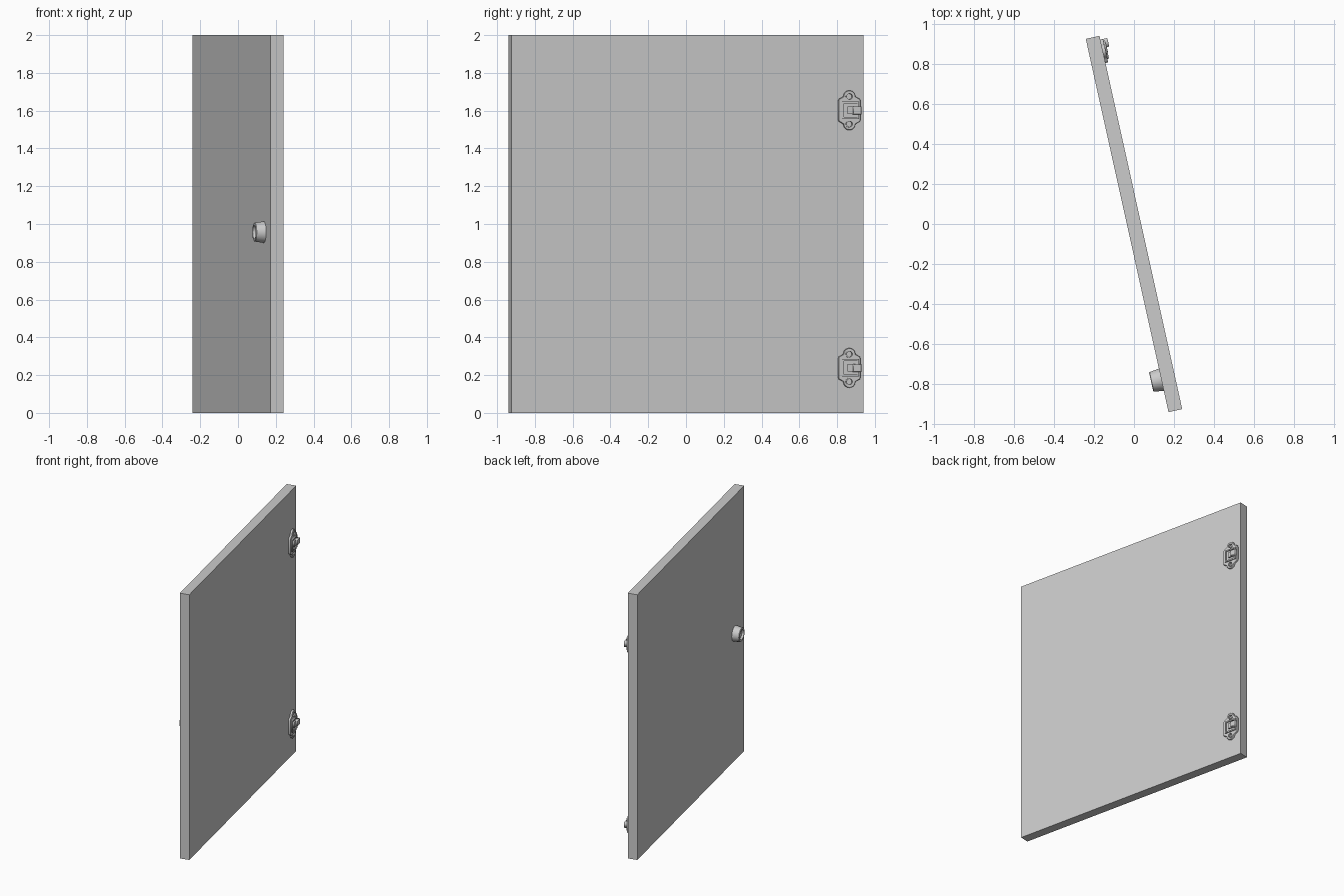
import bpy, bmesh
from math import sin, cos, pi, radians
from mathutils import Matrix

if "Cube" in bpy.data.objects:
    bpy.data.objects.remove(bpy.data.objects["Cube"])

# The door is swung open: local x = face normal, local y = along the width
SWING = Matrix.Rotation(radians(12.5), 4, 'Z')
LENGTH, THICK, HEIGHT = 1.91, 0.07, 2.0
FACE = THICK / 2


def add_object(name, mesh, matrix):
    ob = bpy.data.objects.new(name, mesh)
    bpy.context.scene.collection.objects.link(ob)
    ob.matrix_world = matrix
    return ob


def box(name, size, centre, matrix):
    bm = bmesh.new()
    bmesh.ops.create_cube(bm, size=1)
    bmesh.ops.scale(bm, vec=size, verts=bm.verts)
    bmesh.ops.translate(bm, vec=centre, verts=bm.verts)
    me = bpy.data.meshes.new(name)
    bm.to_mesh(me)
    bm.free()
    return add_object(name, me, matrix)


def circle(cx, cy, r, n=24, start=0, end=2 * pi, closed=True):
    k = n if closed else n - 1
    return [(cx + r * cos(start + (end - start) * i / k),
             cy + r * sin(start + (end - start) * i / k)) for i in range(n)]


def rect(x0, x1, y0, y1):
    return [(x0, y0), (x1, y0), (x1, y1), (x0, y1)]


def plate(name, loops, z0, z1, matrix, bevel=0.0):
    """Flat plate from an outline plus hole loops."""
    cu = bpy.data.curves.new(name, 'CURVE')
    cu.dimensions = '2D'
    cu.fill_mode = 'BOTH'
    cu.extrude = (z1 - z0) / 2 - bevel
    cu.bevel_depth = bevel
    cu.bevel_resolution = 0
    cu.offset = -bevel
    for pts in loops:
        s = cu.splines.new('POLY')
        s.points.add(len(pts) - 1)
        for p, (x, y) in zip(s.points, pts):
            p.co = (x, y, 0, 1)
        s.use_cyclic_u = True
    tmp = bpy.data.objects.new(name + "_tmp", cu)
    bpy.context.scene.collection.objects.link(tmp)
    dg = bpy.context.evaluated_depsgraph_get()
    me = bpy.data.meshes.new_from_object(tmp.evaluated_get(dg))
    bpy.data.objects.remove(tmp)
    return add_object(name, me, matrix @ Matrix.Translation((0, 0, (z0 + z1) / 2)))


# Door panel
box("door_panel", (THICK, LENGTH, HEIGHT), (0, 0, HEIGHT / 2), SWING)

# Hinge plate outline: rounded body with an ear above and below
EAR_Z, EAR_R = 0.073, 0.032
right_top = [(0.060, 0.050), (0.056, 0.060), (0.046, 0.065)]
top = right_top + circle(0, EAR_Z, EAR_R, 13, 0, pi, False) + \
    [(-x, y) for x, y in reversed(right_top)]
outline = top + [(-x, -y) for x, y in top]
holes = [circle(0, s * EAR_Z, 0.016) for s in (1, -1)]

# Hinges on the +x face: plate x -> door y, plate y -> z, plate z -> normal
AXES = Matrix(((0, 0, 1, 0), (1, 0, 0, 0), (0, 1, 0, 0), (0, 0, 0, 1)))
for tag, z in (("upper", 1.602), ("lower", 0.238)):
    m = SWING @ Matrix.Translation((FACE, 0.876, z)) @ AXES
    plate(f"{tag}_hinge_plate", [outline] + holes, 0, 0.014, m, 0.002)
    for i, s in enumerate((1, -1)):
        plate(f"{tag}_hinge_screw_ring_{i}",
              [circle(0, s * EAR_Z, 0.021), circle(0, s * EAR_Z, 0.015)], 0, 0.017, m)
    plate(f"{tag}_hinge_cup_frame",
          [rect(-0.042, 0.050, -0.046, 0.046), rect(-0.032, 0.042, -0.036, 0.036)],
          0.010, 0.022, m)
    # Folding arm, reaching out toward the hinged edge
    plate(f"{tag}_hinge_arm_base", [rect(-0.012, 0.022, -0.020, 0.020)], 0.010, 0.024, m)
    plate(f"{tag}_hinge_arm", [rect(0.016, 0.060, -0.021, 0.021)], 0.012, 0.036, m, 0.002)

# Round tapered knob with a recessed end, lathed on the -x face
profile = [(0.0, 0.0), (0.057, 0.0), (0.050, 0.049), (0.047, 0.052),
           (0.036, 0.052), (0.031, 0.038), (0.0, 0.038)]
bm = bmesh.new()
vs = [bm.verts.new((r, 0, h)) for r, h in profile]
es = [bm.edges.new(p) for p in zip(vs, vs[1:])]
bmesh.ops.spin(bm, geom=vs + es, cent=(0, 0, 0), axis=(0, 0, 1), angle=2 * pi, steps=32)
bmesh.ops.remove_doubles(bm, verts=bm.verts, dist=1e-5)
bmesh.ops.recalc_face_normals(bm, faces=bm.faces)
me = bpy.data.meshes.new("knob")
bm.to_mesh(me)
bm.free()
knob = add_object("knob", me, SWING @ Matrix.Translation((-FACE, -0.789, 0.957))
                  @ Matrix.Rotation(-pi / 2, 4, 'Y'))
bpy.context.view_layer.objects.active = knob
knob.select_set(True)
bpy.ops.object.shade_smooth_by_angle(angle=radians(30))
